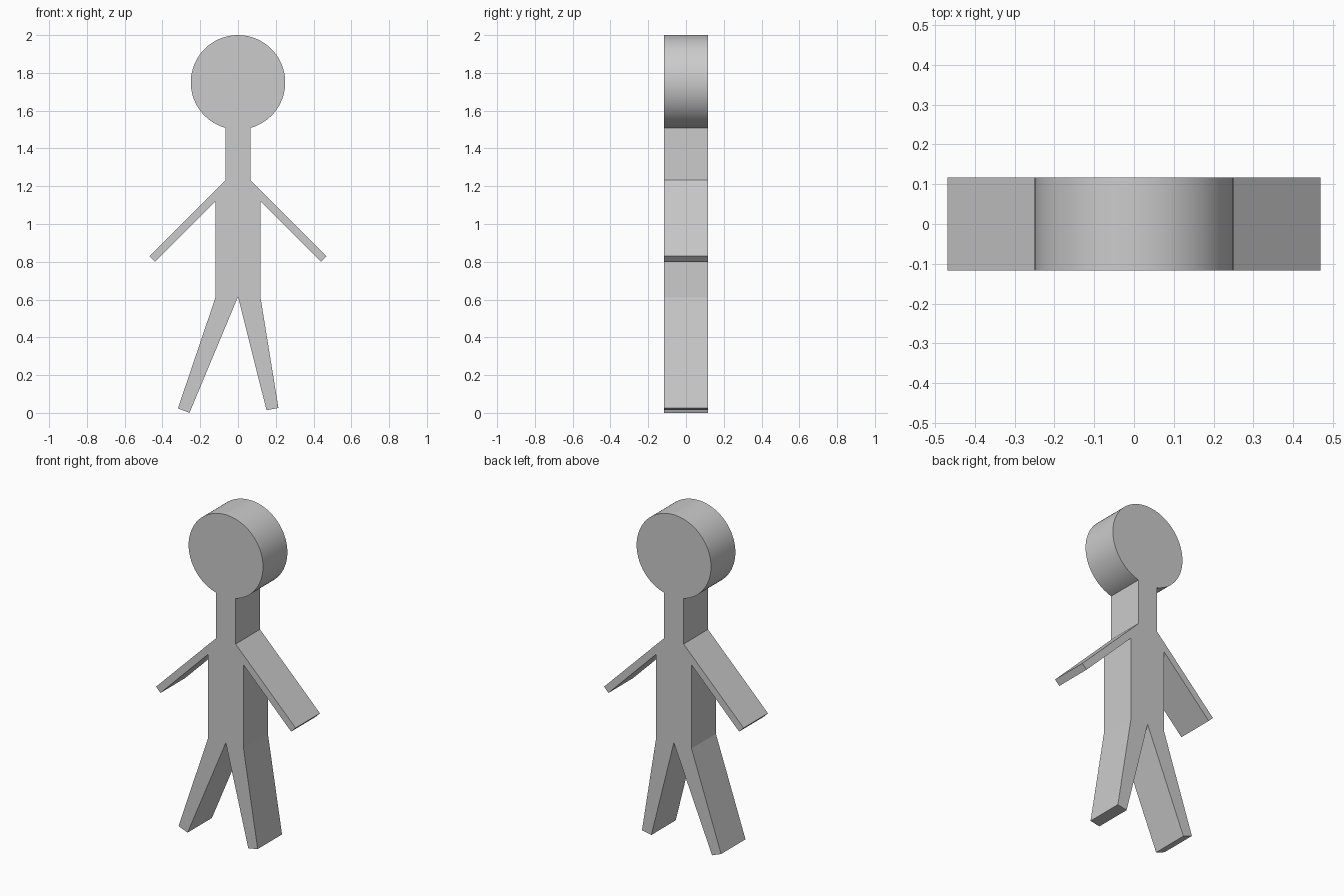
import bpy, bmesh
from math import asin, cos, pi, radians, sin

cube = bpy.data.objects.get("Cube")
if cube:
    bpy.data.objects.remove(cube, do_unlink=True)

HALF_DEPTH = 0.117
HEAD_Z, HEAD_R = 1.75, 0.25
NECK, WAIST = 0.066, 0.119
HEAD_STEPS = 80


def make_material(name, color):
    mat = bpy.data.materials.new(name)
    mat.use_nodes = True
    mat.diffuse_color = color
    mat.node_tree.nodes["Principled BSDF"].inputs["Base Color"].default_value = color
    return mat


def mirrored(points):
    return [(-x, z) for x, z in reversed(points)]


# Round head, an arc left open where the neck joins
gap = asin(NECK / HEAD_R)
head = []
for i in range(HEAD_STEPS + 1):
    a = gap + (2 * pi - 2 * gap) * i / HEAD_STEPS
    head.append((-HEAD_R * sin(a), HEAD_Z - HEAD_R * cos(a)))

# One arm with its side of the torso, from waist up to shoulder
left_side = [(WAIST, 0.612), (WAIST, 1.12), (0.439, 0.80), (0.469, 0.83), (NECK, 1.232)]

# Legs in an uneven stride
legs = [(-0.318, 0.024), (-0.257, 0), (0, 0.615), (0.151, 0.014), (0.214, 0.026)]

# Join the parts into one outline and extrude it front to back
outline = left_side + head[::-1] + mirrored(left_side) + legs
bm = bmesh.new()
front = bm.faces.new([bm.verts.new((x, -HALF_DEPTH, z)) for x, z in outline])
result = bmesh.ops.extrude_face_region(bm, geom=[front], use_keep_orig=True)
back_verts = [g for g in result["geom"] if isinstance(g, bmesh.types.BMVert)]
bmesh.ops.translate(bm, verts=back_verts, vec=(0, 2 * HALF_DEPTH, 0))
bmesh.ops.recalc_face_normals(bm, faces=bm.faces)

mesh = bpy.data.meshes.new("stick_figure")
bm.to_mesh(mesh)
bm.free()
mesh.materials.append(make_material("light grey", (0.6, 0.6, 0.6, 1)))
figure = bpy.data.objects.new("stick_figure", mesh)
bpy.context.collection.objects.link(figure)

# Smooth rim on the head, crisp edges elsewhere
bpy.ops.object.select_all(action="DESELECT")
figure.select_set(True)
bpy.context.view_layer.objects.active = figure
bpy.ops.object.shade_smooth_by_angle(angle=radians(8))
